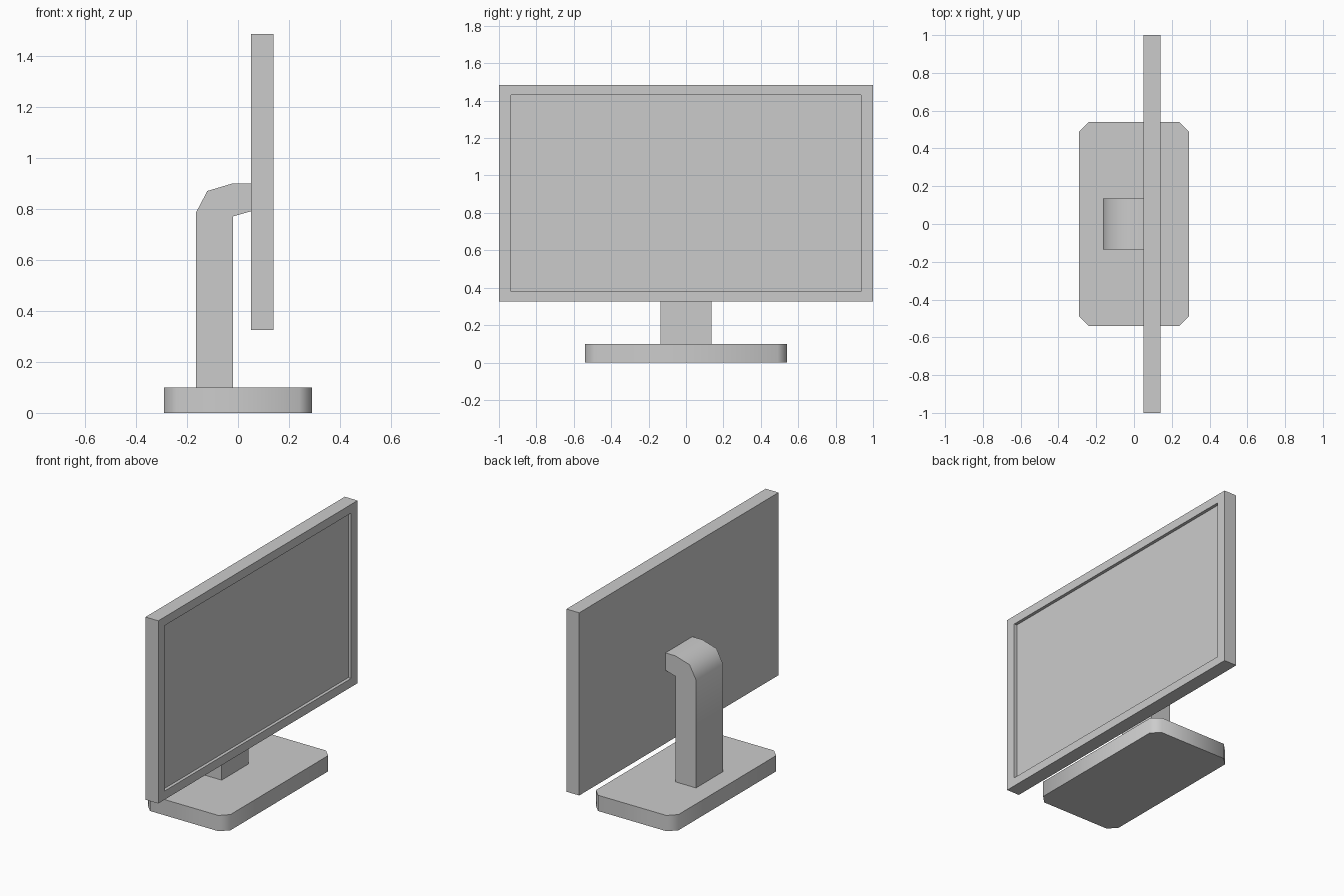
import bpy, bmesh, math
from mathutils import Vector

if "Cube" in bpy.data.objects:
    bpy.data.objects.remove(bpy.data.objects["Cube"])


def finish(name, bm, smooth_angle=None):
    bmesh.ops.recalc_face_normals(bm, faces=bm.faces)
    mesh = bpy.data.meshes.new(name)
    bm.to_mesh(mesh)
    bm.free()
    if smooth_angle:
        mesh.shade_smooth()
        mesh.set_sharp_from_angle(angle=math.radians(smooth_angle))
    obj = bpy.data.objects.new(name, mesh)
    bpy.context.collection.objects.link(obj)
    return obj


def extrude_profile(name, points, offset, smooth_angle):
    bm = bmesh.new()
    face = bm.faces.new([bm.verts.new(p) for p in points])
    new = bmesh.ops.extrude_face_region(bm, geom=[face], use_keep_orig=True)["geom"]
    verts = [g for g in new if isinstance(g, bmesh.types.BMVert)]
    bmesh.ops.translate(bm, verts=verts, vec=offset)
    return finish(name, bm, smooth_angle)


# Base: slab with chamfered corners
hx, hy, c = 0.29, 0.54, 0.05
outline = [(hx - c, -hy), (hx, -hy + c), (hx, hy - c), (hx - c, hy),
           (c - hx, hy), (-hx, hy - c), (-hx, -hy + c), (c - hx, -hy)]
extrude_profile("base", [(x, y, 0) for x, y in outline], (0, 0, 0.1), 50)

# Stand neck: column bending forward to the back of the screen
profile = [(-0.165, 0.10), (-0.165, 0.785), (-0.12, 0.87), (-0.02, 0.90),
           (0.05, 0.90), (0.05, 0.79), (-0.02, 0.77), (-0.02, 0.10)]
extrude_profile("stand_neck", [(x, -0.135, z) for x, z in profile], (0, 0.27, 0), 50)

# Screen: box whose front face is inset and sunk to form the bezel
x0, x1, z0, z1 = 0.05, 0.14, 0.325, 1.485
bm = bmesh.new()
bmesh.ops.create_cube(bm, size=1)
bmesh.ops.scale(bm, vec=(x1 - x0, 2, z1 - z0), verts=bm.verts)
bmesh.ops.translate(bm, vec=((x0 + x1) / 2, 0, (z0 + z1) / 2), verts=bm.verts)
bm.normal_update()
front = max(bm.faces, key=lambda f: f.calc_center_median().x)
bmesh.ops.inset_region(bm, faces=[front], thickness=0.05)
for v in front.verts:
    v.co.y = math.copysign(0.935, v.co.y)
    v.co.z = 1.43 if v.co.z > 0.9 else 0.38
panel = bmesh.ops.extrude_discrete_faces(bm, faces=[front])["faces"][0]
bmesh.ops.translate(bm, verts=panel.verts, vec=Vector((-0.02, 0, 0)))
finish("screen", bm)
